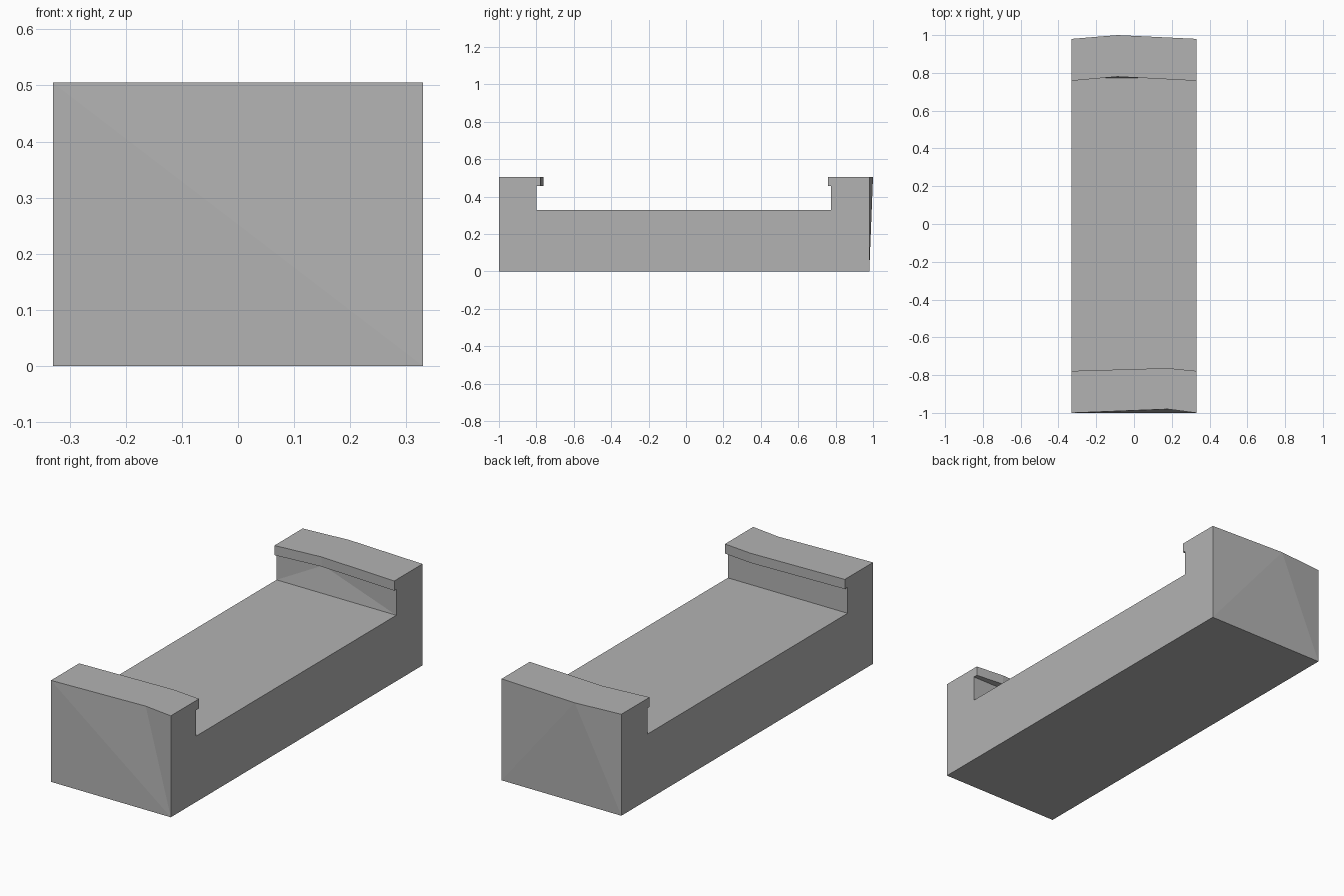
import bpy
import bmesh

cube = bpy.data.objects.get("Cube")
if cube:
    bpy.data.objects.remove(cube, do_unlink=True)

HALF = 0.33
TOP, LIP, FLOOR = 0.505, 0.457, 0.328
FRONT_BEND, BACK_BEND = 0.178, -0.087

# One flat grey material
grey = bpy.data.materials.new("plain_grey")
grey.use_nodes = True
colour = (0.45, 0.45, 0.45, 1.0)
grey.diffuse_color = colour
bsdf = next(n for n in grey.node_tree.nodes if n.type == "BSDF_PRINCIPLED")
bsdf.inputs["Base Color"].default_value = colour

bm = bmesh.new()


def row(y, z, y_bend=None, x_bend=0.0):
    """A crosswise edge, straight or with one bend point."""
    points = [(-HALF, y, z), (HALF, y, z)]
    if y_bend is not None:
        points.insert(1, (x_bend, y_bend, z))
    return [bm.verts.new(p) for p in points]


def bridge(a, b, fan_right=False):
    """Join two rows, creasing the panel where a straight row meets a bent one."""
    if len(a) == len(b):
        for i in range(len(a) - 1):
            bm.faces.new((a[i], a[i + 1], b[i + 1], b[i]))
        return
    low, bent = (a, b) if len(a) < len(b) else (b, a)
    left, right = low
    if fan_right:
        bm.faces.new((left, right, bent[0]))
        bm.faces.new((bent[0], right, bent[1]))
    else:
        bm.faces.new((left, right, bent[1]))
        bm.faces.new((left, bent[1], bent[0]))
    bm.faces.new((bent[1], right, bent[2]))


# Side profile, from the front foot over the two lipped ends to the back foot
rows = [
    row(-1.0, 0.0),
    row(-1.0, TOP, -0.98, FRONT_BEND),
    row(-0.778, TOP, -0.763, FRONT_BEND),
    row(-0.778, LIP, -0.763, FRONT_BEND),
    row(-0.80, LIP),
    row(-0.80, FLOOR),
    row(0.774, FLOOR),
    row(0.774, LIP, 0.794, BACK_BEND),
    row(0.758, LIP, 0.78, BACK_BEND),
    row(0.758, TOP, 0.78, BACK_BEND),
    row(0.98, TOP, 1.0, BACK_BEND),
    row(0.98, 0.0),
]
for i, current in enumerate(rows):
    bridge(current, rows[(i + 1) % len(rows)], fan_right=(i == 0))

# Flat side walls
bm.faces.new([r[0] for r in rows])
bm.faces.new([r[-1] for r in rows])
bmesh.ops.recalc_face_normals(bm, faces=bm.faces)

mesh = bpy.data.meshes.new("trough_body")
bm.to_mesh(mesh)
bm.free()
mesh.materials.append(grey)
bpy.context.collection.objects.link(bpy.data.objects.new("trough_body", mesh))
